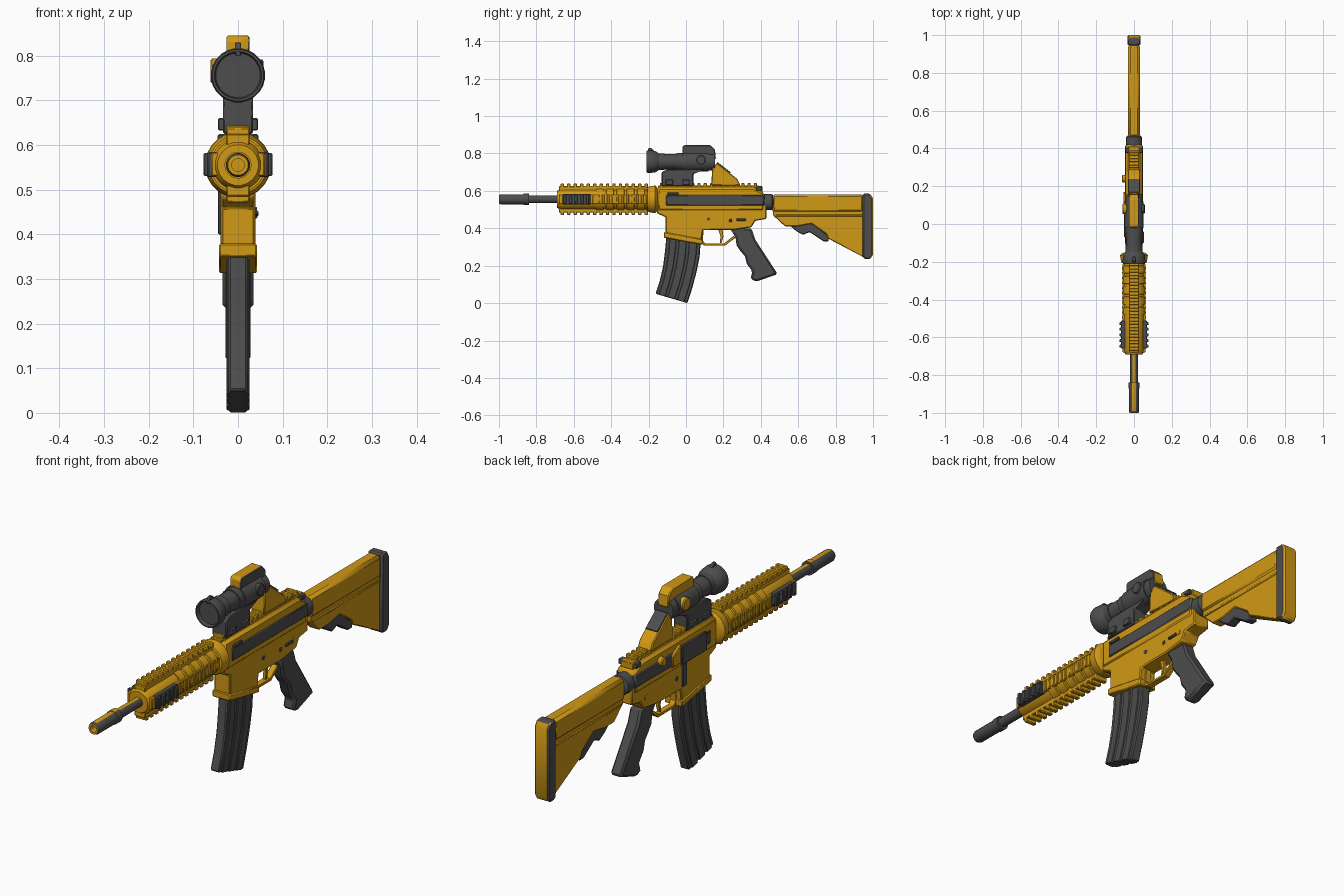
import bpy, bmesh, math
from mathutils import Vector

if "Cube" in bpy.data.objects:
    bpy.data.objects.remove(bpy.data.objects["Cube"])


def make_material(name, colour):
    mat = bpy.data.materials.new(name)
    mat.use_nodes = True
    mat.diffuse_color = (*colour, 1)
    mat.node_tree.nodes["Principled BSDF"].inputs["Base Color"].default_value = (*colour, 1)
    return mat


GOLD = make_material("golden yellow", (.64, .32, .008))
GREY = make_material("charcoal grey", (.075, .075, .075))


def finish(name, bm, mat, bevel=0, other=None, rule=None):
    """Turn a bmesh into an object; faces whose normal meets the rule take the other material."""
    bmesh.ops.recalc_face_normals(bm, faces=bm.faces)
    bm.normal_update()
    for face in bm.faces:
        face.material_index = int(bool(rule and rule(face)))
    mesh = bpy.data.meshes.new(name)
    bm.to_mesh(mesh)
    bm.free()
    mesh.materials.append(mat)
    if other:
        mesh.materials.append(other)
    mesh.shade_smooth()
    mesh.set_sharp_from_angle(angle=math.radians(32))
    obj = bpy.data.objects.new(name, mesh)
    bpy.context.collection.objects.link(obj)
    if bevel:
        mod = obj.modifiers.new("edge_bevel", "BEVEL")
        mod.width = bevel
        mod.segments = 1
        mod.limit_method = "ANGLE"
        mod.angle_limit = math.radians(40)
    return obj


def slab(name, points, half, mat, bevel=.004, centre=0, **paint):
    """Side profile of (y, z) points extruded across x."""
    bm = bmesh.new()
    face = bm.faces.new([bm.verts.new((centre - half, y, z)) for y, z in points])
    extruded = bmesh.ops.extrude_face_region(bm, geom=[face])["geom"]
    bmesh.ops.translate(bm, vec=(2 * half, 0, 0),
                        verts=[v for v in extruded if isinstance(v, bmesh.types.BMVert)])
    return finish(name, bm, mat, bevel, **paint)


def block(name, x, y, z, mat, bevel=.003, **paint):
    """Box given by its (low, high) range on each axis."""
    return slab(name, [(y[0], z[0]), (y[1], z[0]), (y[1], z[1]), (y[0], z[1])],
                (x[1] - x[0]) / 2, mat, bevel, (x[0] + x[1]) / 2, **paint)


def lathe(name, stations, centre, mat, sides=24, across=False, **paint):
    """Rings of (position, radius) around y, or around x when across is set."""
    bm = bmesh.new()
    rings = []
    for pos, radius in stations:
        ring = []
        for i in range(sides):
            angle = math.tau * (i + .5) / sides
            a, b = radius * math.sin(angle), radius * math.cos(angle)
            offset = (pos, a, b) if across else (a, pos, b)
            ring.append(bm.verts.new(Vector(centre) + Vector(offset)))
        rings.append(ring)
    for r, s in zip(rings, rings[1:]):
        for i in range(sides):
            j = (i + 1) % sides
            bm.faces.new((r[i], r[j], s[j], s[i]))
    bm.faces.new(rings[0])
    bm.faces.new(rings[-1])
    return finish(name, bm, mat, **paint)


AXIS = .555
bore = (0, 0, AXIS)

# Barrel and muzzle, with a golden top strip and muzzle face
lathe("barrel", [(-.96, .014), (-1, .014), (-1, .023), (-.99, .027), (-.87, .027), (-.87, .03),
                 (-.84, .03), (-.84, .021), (-.67, .021)], bore, GREY, other=GOLD,
      rule=lambda f: f.normal.z > .93 or f.normal.y < -.5 or f.calc_center_median().y < -.97
      and (f.calc_center_median().xz - Vector((0, AXIS))).length < .016)

# Handguard body with ribs
stations = [(-.69, .03), (-.69, .046), (-.67, .057), (-.48, .057)]
for i in range(5):
    y = -.48 + i * .055
    stations += [(y, .062), (y + .038, .062), (y + .04, .057), (y + .053, .057)]
lathe("handguard", stations, bore, GOLD, 20)
lathe("handguard_ring", [(-.21, .05), (-.205, .066), (-.185, .072), (-.165, .074), (-.155, .064),
                         (-.15, .05)], bore, GOLD, 24)

# Toothed rails above and below the handguard
for label, sign in (("top", 1), ("bottom", -1)):
    def heights(a, b):
        return sorted((AXIS + sign * a, AXIS + sign * b))
    block(label + "_rail", (-.026, .026), (-.68, -.21), heights(.04, .07), GOLD)
    for i in range(14):
        y = -.67 + i * .0345
        block(label + "_rail_tooth", (-.026, .026), (y, y + .018), heights(.06, .084), GOLD)

# Side rails with ribbed grey covers at the front
for side in (-1, 1):
    def span(a, b):
        return sorted((side * a, side * b))
    block("side_rail", span(.04, .06), (-.68, -.21), (.53, .582), GOLD)
    block("side_rail_cover", span(.04, .068), (-.66, -.51), (.528, .584), GREY)
    for i in range(5):
        y = -.655 + i * .03
        block("cover_rib", span(.06, .077), (y, y + .016), (.53, .582), GREY)
    for i in range(11):
        y = -.5 + i * .026
        block("side_rail_tooth", span(.05, .064), (y, y + .012), (.53, .582), GOLD, .002)

# Receiver, magazine well and grey side band
slab("upper_receiver", [(-.155, .49), (-.155, .62), (.36, .62), (.42, .59), (.42, .49)],
     .044, GOLD, .012)
slab("lower_receiver", [(-.155, .53), (-.155, .48), (-.11, .46), (-.11, .355), (.083, .32),
                        (.09, .39), (.25, .39), (.35, .405), (.37, .44), (.43, .45), (.43, .53)],
     .039, GOLD, .005)
slab("magazine_well_lip", [(-.118, .38), (-.118, .35), (.088, .312), (.088, .342)],
     .043, GOLD, .004)
block("receiver_band", (-.048, .048), (-.11, .42), (.518, .582), GREY, .008)
block("receiver_rail", (-.026, .026), (-.15, .39), (.61, .628), GOLD)
for i in range(16):
    y = -.14 + i * .0335
    block("receiver_rail_tooth", (-.026, .026), (y, y + .017), (.62, .642), GOLD)
block("charging_handle", (-.03, .03), (.35, .41), (.595, .625), GOLD)
for side in (-1, 1):
    block("charging_handle_end", sorted((side * .02, side * .046)), (.375, .405),
          (.602, .624), GREY)
    lathe("receiver_pin", [(side * .03, .012), (side * .042, .012)], (0, .33, .45), GOLD, 12, True)
    lathe("front_pin", [(side * .03, .009), (side * .042, .009)], (0, .12, .45), GREY, 12, True)
block("band_ridge", (.04, .052), (-.1, -.04), (.578, .592), GREY)
block("selector_lever", (.03, .046), (.27, .32), (.44, .453), GREY)
block("selector_stop", (.03, .044), (.23, .245), (.435, .45), GREY)

# Ejection port, case deflector and magazine catch on the right-hand side
block("ejection_port_cover", (-.054, -.03), (-.07, .1), (.505, .588), GREY)
slab("case_deflector", [(.11, .52), (.11, .6), (.17, .57), (.17, .52)], .01, GOLD, .003, -.046)
lathe("forward_assist", [(-.03, .02), (-.06, .02), (-.064, .016)], (0, .24, .575), GOLD, 12, True)
block("magazine_catch", (-.045, -.03), (.055, .085), (.4, .5), GREY)

# Curved magazine with raised ribs
front = [(-.104, .37), (-.112, .28), (-.122, .2), (-.14, .12), (-.163, .05)]
back = [(.08, .35), (.073, .25), (.057, .17), (.035, .085), (.008, 0)]


def between(t):
    return [Vector(a).lerp(Vector(b), t) for a, b in zip(front, back)]


slab("magazine", front + back[::-1], .022, GREY, .005)
for start, end in ((.1, .3), (.37, .6), (.67, .9)):
    slab("magazine_rib", between(start) + between(end)[::-1], .026, GREY, .003)

# Pistol grip
slab("pistol_grip", [(.235, .4), (.35, .4), (.37, .34), (.49, .155), (.375, .115), (.345, .13),
                     (.355, .17), (.325, .21), (.315, .25), (.29, .28), (.27, .31), (.265, .35)],
     .028, GREY, .009)

# Trigger and its guard
slab("trigger_guard", [(.08, .4), (.075, .325), (.095, .308), (.21, .308), (.265, .35), (.255, .36),
                       (.205, .32), (.1, .32), (.09, .335), (.095, .4)], .014, GOLD, .002)
slab("trigger", [(.17, .4), (.195, .4), (.2, .355), (.19, .322), (.18, .322), (.185, .355)],
     .008, GOLD, .002)

# Stock, release lever and butt pad
lathe("stock_collar", [(.41, .04), (.415, .044), (.46, .044), (.47, .03)], (0, 0, .54), GREY, 16)
block("stock_tube", (-.031, .031), (.46, .95), (.485, .582), GOLD, .012)
slab("stock_body", [(.465, .53), (.95, .53), (.95, .245), (.76, .345), (.75, .37), (.67, .425),
                    (.59, .41), (.53, .41), (.465, .47)], .024, GOLD, .004)
block("stock_ridge", (-.027, .027), (.48, .95), (.462, .474), GOLD, .003)
slab("stock_lever", [(.56, .41), (.59, .43), (.67, .435), (.762, .36), (.762, .33), (.735, .33),
                     (.66, .38), (.625, .365), (.59, .385)], .02, GREY, .004)
slab("butt_pad", [(.945, .245), (.96, .235), (.985, .235), (1, .26), (1, .56), (.985, .585),
                  (.945, .585)], .035, GREY, .007, other=GOLD,
     rule=lambda f: f.normal.y > .5)

# Sight tube on its mount
sight = (0, 0, .756)
lathe("sight_tube", [(-.195, .05), (-.212, .053), (-.212, .058), (-.2, .061), (-.165, .058),
                     (-.145, .045), (-.115, .045), (-.115, .041), (-.05, .041), (-.05, .046),
                     (-.02, .046), (-.02, .052), (.12, .052), (.12, .047), (.155, .047)],
      sight, GREY)
slab("sight_bell_tip", [(-.21, .8), (-.2, .83), (-.185, .83), (-.16, .8)], .007, GREY, .002)
slab("sight_mount", [(-.13, .625), (-.13, .7), (-.1, .715), (.1, .715), (.04, .69), (.04, .625)],
     .034, GREY, .004)
for y in (-.09, 0):
    block("mount_clamp", (-.045, .045), (y - .02, y + .02), (.632, .66), GREY)
slab("sight_top_housing", [(-.02, .78), (-.02, .835), (-.01, .845), (.13, .845), (.155, .82),
                           (.16, .77)], .026, GOLD, .004, other=GREY,
     rule=lambda f: f.normal.x > .5)
lathe("adjuster_knob", [(-.04, .028), (-.058, .028), (-.062, .024)], (0, .08, .766), GOLD, 16, True)
lathe("adjuster_cap", [(.04, .026), (.054, .026), (.057, .022)], (0, .08, .766), GREY, 16, True)

# Rear sight wedge with a grey inset on the slope
slab("rear_sight", [(.135, .63), (.14, .72), (.165, .75), (.275, .663), (.29, .63)],
     .033, GOLD, .004)
slab("rear_sight_panel", [(.165, .748), (.169, .754), (.239, .699), (.235, .693)],
     .029, GREY, .001)
